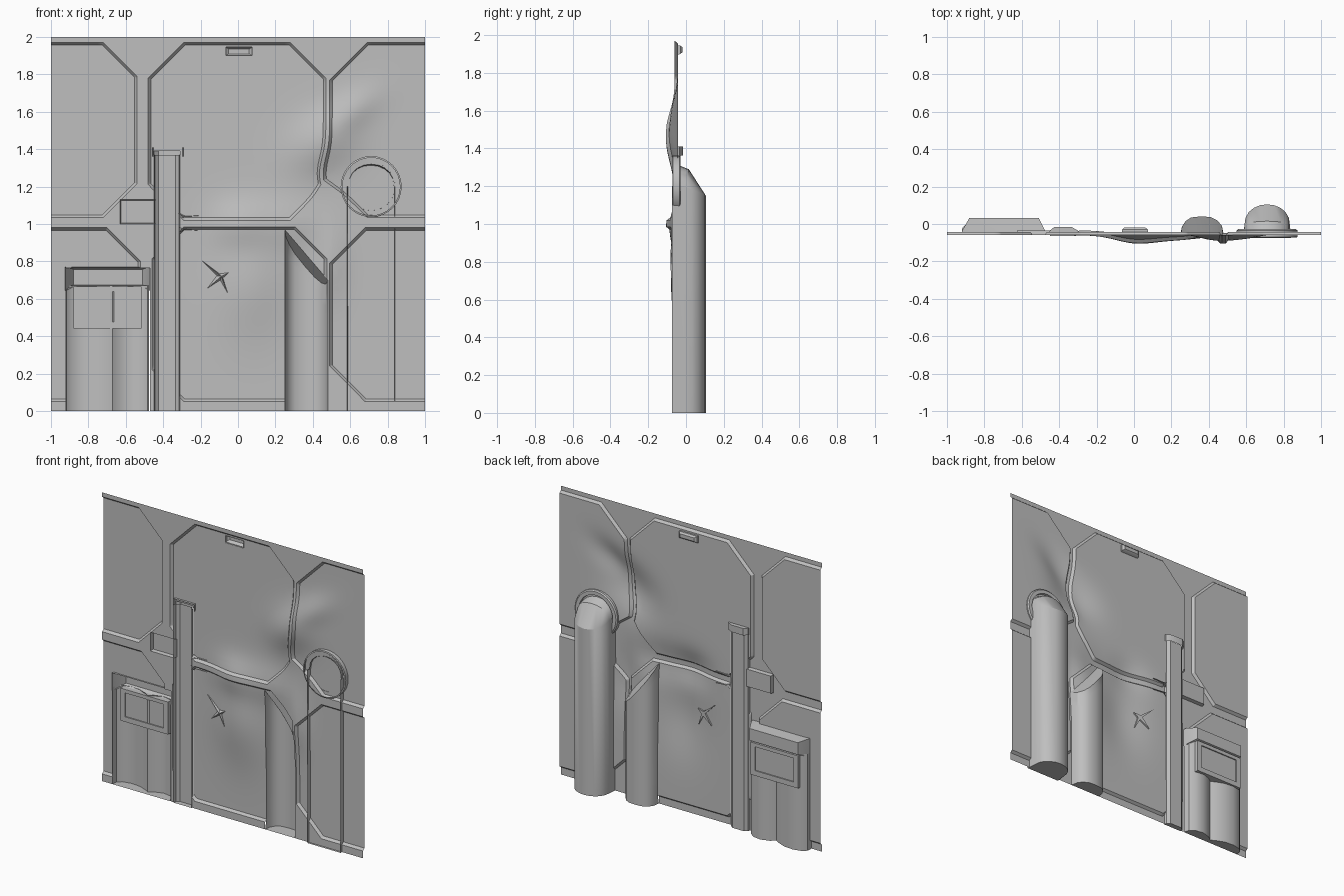
import bpy, bmesh, math
from mathutils import Vector

if "Cube" in bpy.data.objects:
    bpy.data.objects.remove(bpy.data.objects["Cube"])

grey = bpy.data.materials.new("plain_grey")
grey.diffuse_color = (0.52, 0.52, 0.52, 1)
grey.use_nodes = True
grey.node_tree.nodes["Principled BSDF"].inputs["Base Color"].default_value = grey.diffuse_color


def finish(name, bm, recalc=True):
    if recalc:
        bmesh.ops.recalc_face_normals(bm, faces=bm.faces[:])
    me = bpy.data.meshes.new(name)
    bm.to_mesh(me)
    bm.free()
    ob = bpy.data.objects.new(name, me)
    bpy.context.collection.objects.link(ob)
    me.materials.append(grey)
    bpy.ops.object.select_all(action='DESELECT')
    ob.select_set(True)
    bpy.context.view_layer.objects.active = ob
    bpy.ops.object.shade_smooth_by_angle(angle=math.radians(30))
    return ob


def loft(name, rows, closed=False, caps=(), flip=False):
    """Skin equal rows of points; caps lists the rows to fill."""
    bm = bmesh.new()
    vs = [[bm.verts.new(p) for p in r] for r in rows]
    n = len(rows[0])
    for a, b in zip(vs, vs[1:]):
        for i in range(n if closed else n - 1):
            j = (i + 1) % n
            bm.faces.new((a[i], a[j], b[j], b[i]))
    for c in caps:
        bm.faces.new(vs[c])
    return finish(name, bm)


def rect(x0, x1, z0, z1, y):
    return [(x0, y, z0), (x1, y, z0), (x1, y, z1), (x0, y, z1)]


# ---- wall sheet: embossed panels, dents and openings ----
W = 0.014
PANELS = [(-2, -0.54, 1.035, 1.97, 0.18), (-0.48, 0.47, 1.02, 1.97, 0.19),
          (0.49, 2, 1.035, 1.97, 0.2), (-2, -0.52, 0.05, 0.98, 0.18),
          (-0.46, 0.475, 0.05, 0.985, 0.17), (0.49, 2, 0.05, 0.98, 0.19)]
# x, z, depth, spread along, spread across, tilt
DENTS = [(0.46, 1.43, 0.043, 0.13, 0.10, 0.5), (0.60, 1.60, 0.026, 0.12, 0.06, 0.6),
         (0.0, 1.0, 0.032, 0.10, 0.08, 0), (0.06, 0.68, 0.036, 0.13, 0.19, 0),
         (0.24, 1.0, 0.022, 0.13, 0.09, 0), (0.5, 0.8, 0.022, 0.06, 0.14, 0)]


def panel_dist(p, x, z):
    x0, x1, z0, z1, c = p
    a, b, e, f = x - x0, x1 - x, z - z0, z1 - z
    r = math.sqrt(2)
    return min(a, b, e, f, (a + e - c) / r, (b + e - c) / r, (a + f - c) / r, (b + f - c) / r)


def surf(x, z):
    d = max(panel_dist(p, x, z) for p in PANELS)
    y = -0.06 + 0.017 * min(max(d / W, 0), 1)
    for cx, cz, amp, sx, sz, t in DENTS:
        u = (x - cx) * math.cos(t) + (z - cz) * math.sin(t)
        v = (z - cz) * math.cos(t) - (x - cx) * math.sin(t)
        y -= amp * math.exp(-0.5 * ((u / sx) ** 2 + (v / sz) ** 2))
    return max(y, -0.105)


def torn_top(x):
    return 0.97 - (x - 0.25) * 1.17


HOLES = [(-0.45, -0.31, 0, 1.39), (-0.92, -0.47, 0, 0.765),
         (-0.065, 0.075, 1.90, 1.945), (-0.63, -0.44, 1.0, 1.13)]

bm = bmesh.new()
bmesh.ops.create_grid(bm, x_segments=56, y_segments=56, size=1)
for v in bm.verts:
    v.co = Vector((v.co.x, 0, v.co.y + 1))


def cut(x, z, nx, nz, box=(-2, 2, -1, 3)):
    fs = []
    for f in bm.faces:
        c = f.calc_center_bounds()
        if box[0] < c.x < box[1] and box[2] < c.z < box[3]:
            fs.append(f)
    geom = list({e for f in fs for e in f.edges} | {v for f in fs for v in f.verts}) + fs
    if fs:
        bmesh.ops.bisect_plane(bm, geom=geom, dist=1e-5, plane_co=(x, 0, z), plane_no=(nx, 0, nz))


for x0, x1, z0, z1, c in PANELS:
    near = (x0 - 0.06, x1 + 0.06, z0 - 0.06, z1 + 0.06)
    for o in (0, W):
        for x in (x0 + o, x1 - o):
            if abs(x) < 1:
                cut(x, 0, 1, 0, near)
        for z in (z0 + o, z1 - o):
            cut(0, z, 0, 1, near)
        for x, sx in ((x0, 1), (x1, -1)):
            if abs(x) < 1:
                for z, sz in ((z0, 1), (z1, -1)):
                    cut(x + sx * (c + o * math.sqrt(2)), z, sx, sz,
                        (x - c - 0.08, x + c + 0.08, z - c - 0.08, z + c + 0.08))
for x0, x1, z0, z1 in HOLES:
    near = (x0 - 0.06, x1 + 0.06, z0 - 0.06, z1 + 0.06)
    for x in (x0, x1):
        cut(x, 0, 1, 0, near)
    for z in (z0, z1):
        cut(0, z, 0, 1, near)
for x in (0.25, 0.48):
    cut(x, 0, 1, 0, (0.1, 0.6, -0.1, 1.05))
cut(0.25, 0.97, 1.17, 1, (0.2, 0.53, 0.6, 1.05))
gone = []
for f in bm.faces:
    c = f.calc_center_median()
    if any(a < c.x < b and d < c.z < e for a, b, d, e in HOLES) or \
            (0.25 < c.x < 0.48 and c.z < torn_top(c.x)):
        gone.append(f)
bmesh.ops.delete(bm, geom=gone, context='FACES')
for v in bm.verts:
    x, z = v.co.x, v.co.z
    v.co.y = surf(x, z)
    # the right seam is pulled sideways by the impact
    v.co.x -= 0.035 * math.exp(-((x - 0.48) / 0.09) ** 2 - ((z - 1.27) / 0.12) ** 2)
bm.normal_update()
bmesh.ops.triangulate(bm, faces=[f for f in bm.faces if len(f.verts) > 4])
bm.normal_update()
if sum(f.normal.y for f in bm.faces) < 0:
    bmesh.ops.reverse_faces(bm, faces=bm.faces[:])
finish("wall_sheet", bm, False)

# ---- large pipe with elbow into the wall ----
arc = [(-0.128, -0.075)] + [(-0.122 * math.cos(math.pi * i / 10),
        -0.01 + 0.115 * math.sin(math.pi * i / 10) ** 0.85 if 0 < i < 10 else -0.01)
        for i in range(11)] + [(0.128, -0.075)]
rows = []
for k in range(4):
    row = []
    for dx, y in arc:
        d = max(0, y + 0.01) / 0.115
        if k == 0:
            p = (y, 0)
        elif k == 1:
            p = (y, 1.2 - 0.05 * d)
        elif k == 2:
            p = (y - 0.09 * d, 1.2 + 0.09 * d)
        else:
            p = (min(y, -0.06), 1.2 + 0.12 * d)
        row.append((0.712 + dx, p[0], p[1]))
    rows.append(row)
loft("large_pipe", rows, caps=(0,))

# ---- collar around the elbow ----
prof = [(0.154, -0.072), (0.163, -0.07), (0.163, -0.035), (0.155, -0.028), (0.13, -0.028), (0.128, -0.045)]
loft("pipe_collar", [[(0.712 + r * math.cos(t * math.pi / 16), y, 1.2 + r * math.sin(t * math.pi / 16))
                      for t in range(32)] for r, y in prof], closed=True)

# ---- small broken pipe, open to the front, edges following the sheet ----
sec = [(0.25, -0.06), (0.256, -0.015), (0.275, 0.015), (0.305, 0.035), (0.36, 0.041),
       (0.41, 0.037), (0.445, 0.02), (0.47, -0.01), (0.48, -0.06)]
rows = []
for k in range(13):
    row = []
    for i, (x, y) in enumerate(sec):
        end = i in (0, len(sec) - 1)
        top = torn_top(x) - (0 if end else 0.07 * (y + 0.06) / 0.1)
        z = max(top, 0.67) * k / 12
        row.append((x, surf(x, z) if end else y, z))
    rows.append(row)
rows.append([(x, surf(x, torn_top(x)), torn_top(x)) for x, _ in sec])
loft("small_pipe", rows, caps=(0,))

# ---- vertical strut and its cap ----
strut = [(-0.45, -0.065), (-0.445, -0.045), (-0.425, -0.028), (-0.335, -0.028), (-0.315, -0.045), (-0.31, -0.065)]
loft("strut", [[(x, y, z) for x, y in strut] for z in (0, 1.37)], caps=(0,))
cap = [(-0.457, -0.06), (-0.45, -0.035), (-0.425, -0.015), (-0.335, -0.015), (-0.3, -0.035), (-0.292, -0.06)]
loft("strut_cap", [[(x, y, z) for x, y in cap] for z in (1.362, 1.41)], caps=(1,))

# ---- brace and handle recess, both hollow from the front ----
loft("brace", [rect(-0.63, -0.44, 1.0, 1.13, -0.06), rect(-0.625, -0.44, 1.005, 1.125, -0.035)],
     closed=True, caps=(1,))
loft("handle", [rect(-0.065, 0.075, 1.895, 1.945, -0.045), rect(-0.065, 0.075, 1.9, 1.945, -0.03),
                rect(-0.05, 0.06, 1.91, 1.935, -0.018)], closed=True, caps=(2,))

# ---- control cabinet: two-lobed body, hood and screen ----
body = [(-0.92, -0.06), (-0.918, -0.02), (-0.89, 0.005), (-0.83, 0.018), (-0.76, 0.012), (-0.7, -0.012),
        (-0.672, -0.03), (-0.64, -0.005), (-0.58, 0.014), (-0.52, 0.005), (-0.485, -0.02), (-0.475, -0.06)]
loft("cabinet_body", [[(x, y, z) for x, y in body] for z in (0, 0.67)], caps=(0,))
hood = [(-0.925, -0.06, 0), (-0.918, -0.035, 0), (-0.88, 0.033, 1), (-0.51, 0.033, 1), (-0.475, -0.035, 0), (-0.47, -0.06, 0)]
loft("cabinet_hood", [[(x, min(y, 0.005), 0.645 + 0.02 * s) for x, y, s in hood],
                      [(x, y, 0.65 + 0.025 * s) for x, y, s in hood],
                      [(x, y, 0.77 - 0.012 * s) for x, y, s in hood],
                      [(x, -0.06, 0.77) for x, y, s in hood]])
A, B = (-0.88, -0.515, 0.44, 0.665), (-0.845, -0.55, 0.475, 0.64)
loft("cabinet_screen", [rect(*B, -0.022), rect(*B, -0.03), rect(*A, -0.03), rect(*A, 0.03),
                        rect(*B, 0.03), rect(*B, 0.022)], closed=True, caps=(0, 5))


# ---- torn metal: star-shaped puncture and slivers beside the strut ----
def shard(name, cx, cz, tips, lift):
    n = len(tips)
    ring = []
    for i, (x, z) in enumerate(tips):
        x2, z2 = tips[(i + 1) % n]
        ring += [(x, z), (cx + ((x + x2) / 2 - cx) * 0.25, cz + ((z + z2) / 2 - cz) * 0.25)]
    sheet = [(x, surf(x, z) - 0.002, z) for x, z in ring]
    peak = [(cx + (x - cx) * 0.1, surf(cx, cz) - lift, cz + (z - cz) * 0.1) for x, z in ring]
    back = [(x, y + 0.012, z) for x, y, z in sheet]
    loft(name, [back, sheet, peak], closed=True, caps=(0, 2))


shard("puncture", -0.09, 0.72, [(-0.2, 0.81), (-0.05, 0.74), (-0.055, 0.63), (-0.165, 0.655)], 0.018)
shard("upper_sliver", -0.29, 1.04, [(-0.32, 1.06), (-0.2, 1.045), (-0.32, 1.025)], 0.012)
shard("lower_sliver", -0.29, 0.972, [(-0.32, 0.985), (-0.2, 0.965), (-0.32, 0.955)], 0.012)
